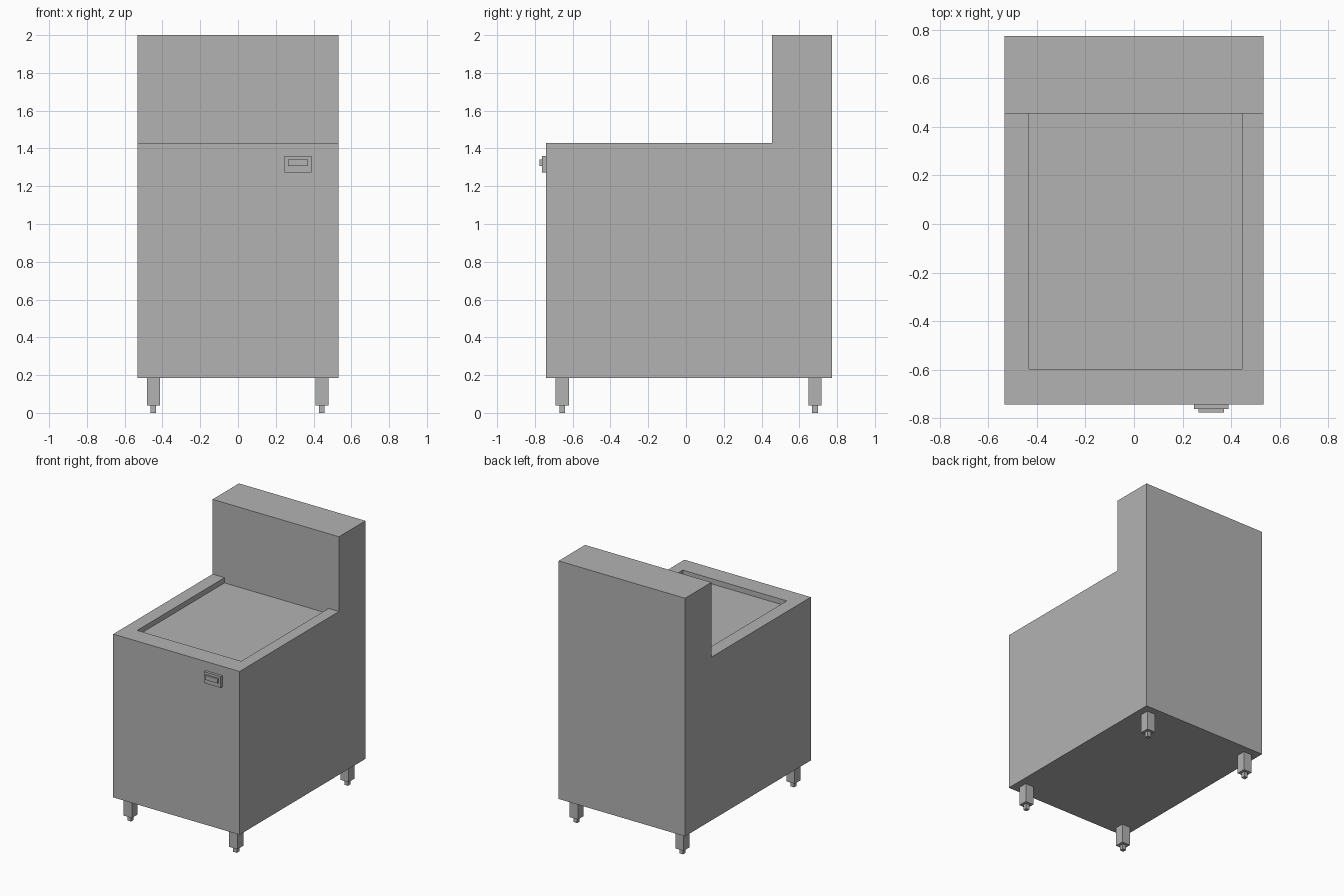
import bpy
import bmesh
from mathutils import Vector

if "Cube" in bpy.data.objects:
    bpy.data.objects.remove(bpy.data.objects["Cube"], do_unlink=True)

# Single brushed-grey material
GREY = (0.45, 0.45, 0.45, 1.0)
grey = bpy.data.materials.new("steel_grey")
grey.use_nodes = True
grey.diffuse_color = GREY
grey.node_tree.nodes["Principled BSDF"].inputs["Base Color"].default_value = GREY


def finish(bm, name):
    bmesh.ops.recalc_face_normals(bm, faces=bm.faces)
    mesh = bpy.data.meshes.new(name)
    bm.to_mesh(mesh)
    bm.free()
    mesh.materials.append(grey)
    obj = bpy.data.objects.new(name, mesh)
    bpy.context.collection.objects.link(obj)
    return obj


def box(name, low, high):
    low, high = Vector(low), Vector(high)
    bm = bmesh.new()
    bmesh.ops.create_cube(bm, size=1)
    for v in bm.verts:
        v.co = (low + high) / 2 + v.co * (high - low)
    return finish(bm, name)


# Cabinet: L-shaped side profile extruded across the width
HALF_W, FRONT, BACK = 0.533, -0.742, 0.773
BASE, DECK, TOP, SPLASH = 0.185, 1.43, 2.0, 0.455
profile = [(FRONT, BASE), (BACK, BASE), (BACK, TOP),
           (SPLASH, TOP), (SPLASH, DECK), (FRONT, DECK)]
bm = bmesh.new()
side = bm.faces.new([bm.verts.new((-HALF_W, y, z)) for y, z in profile])
swept = bmesh.ops.extrude_face_region(bm, geom=[side], use_keep_orig=True)
bmesh.ops.translate(bm, vec=(2 * HALF_W, 0, 0),
                    verts=[g for g in swept["geom"] if isinstance(g, bmesh.types.BMVert)])
bmesh.ops.recalc_face_normals(bm, faces=bm.faces)


# Sunken worktop: cut the deck face, then lower its middle panel
def deck_faces():
    return [f for f in bm.faces if all(abs(v.co.z - DECK) < 1e-4 for v in f.verts)]


def middle_panel(f):
    c = f.calc_center_median()
    return abs(c.x) < 0.2 and c.y > -0.5


for point, normal in [((-0.432, 0, 0), (1, 0, 0)),
                      ((0.445, 0, 0), (1, 0, 0)),
                      ((0, -0.597, 0), (0, 1, 0))]:
    faces = deck_faces()
    edges = {e for f in faces for e in f.edges}
    verts = {v for f in faces for v in f.verts}
    bmesh.ops.bisect_plane(bm, geom=list(verts) + list(edges) + faces,
                           plane_co=point, plane_no=normal)
panel = [f for f in deck_faces() if middle_panel(f)]
lowered = bmesh.ops.extrude_discrete_faces(bm, faces=panel)["faces"]
bmesh.ops.translate(bm, vec=(0, 0, -0.04), verts=list({v for f in lowered for v in f.verts}))
finish(bm, "cabinet")

# Control switch on the front
box("switch_plate", (0.247, -0.762, 1.273), (0.388, FRONT, 1.36))
box("switch_bar", (0.265, -0.775, 1.308), (0.371, -0.762, 1.342))

# Four square legs with narrower adjustable feet
for row, y in (("front", -0.655), ("rear", 0.683)):
    for hand, x in (("left", 0.444), ("right", -0.448)):
        box(f"{row}_{hand}_leg", (x - 0.035, y - 0.035, 0.04), (x + 0.035, y + 0.035, BASE))
        box(f"{row}_{hand}_foot", (x - 0.015, y - 0.015, 0), (x + 0.015, y + 0.015, 0.04))
